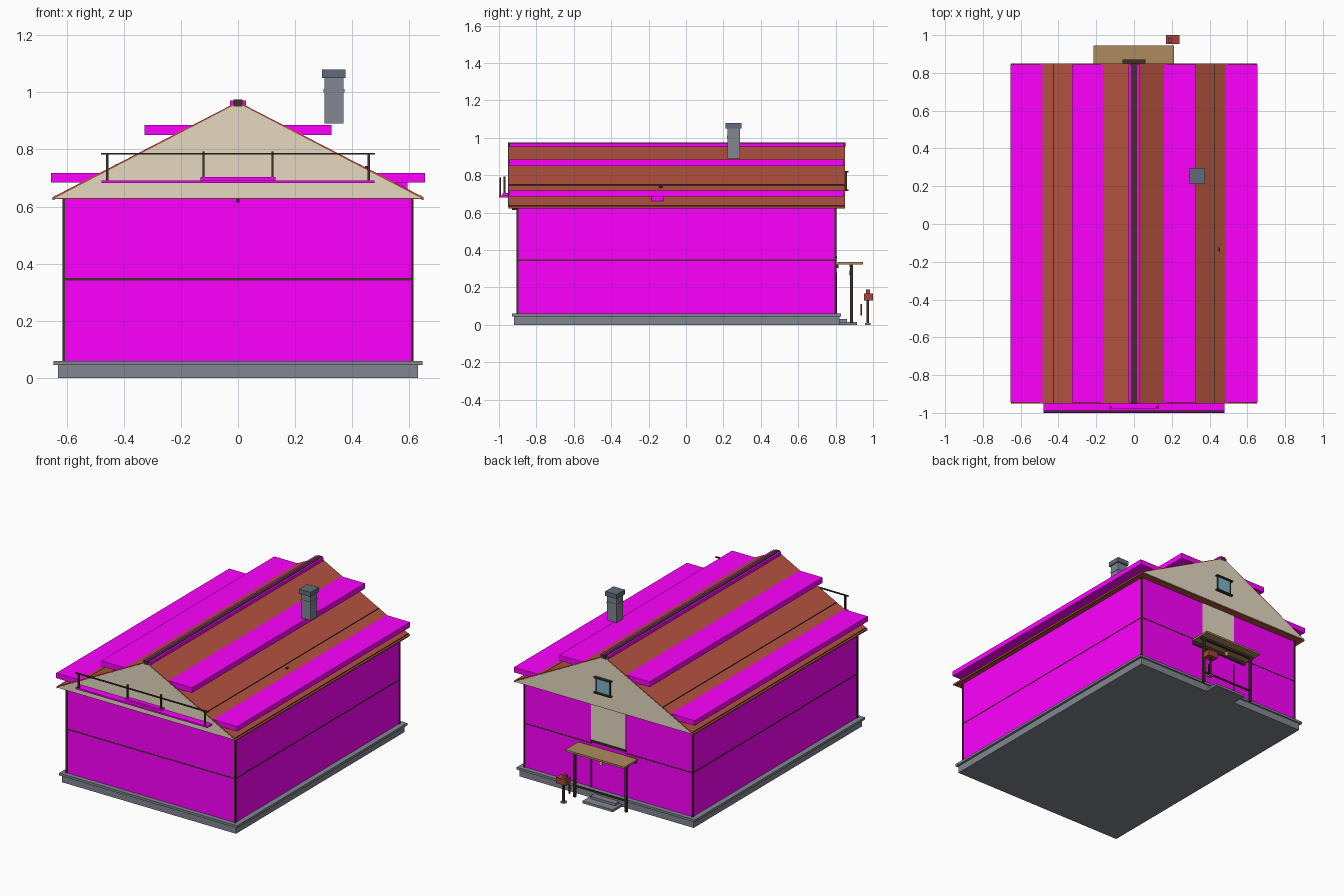
import bpy, bmesh

if "Cube" in bpy.data.objects:
    bpy.data.objects.remove(bpy.data.objects["Cube"])

def mat(name, r, g, b):
    m = bpy.data.materials.new(name)
    m.diffuse_color = (r, g, b, 1)
    m.use_nodes = True
    m.node_tree.nodes["Principled BSDF"].inputs["Base Color"].default_value = m.diffuse_color
    return m

PINK = mat("magenta", 1, 0, 1)
BEIGE = mat("beige", .78, .69, .53)
ROOF = mat("roof_red", .46, .085, .05)
STONE = mat("stone", .22, .24, .28)
SLATE = mat("slate", .12, .15, .19)
DARK = mat("dark_wood", .05, .03, .02)
TAN = mat("tan_wood", .42, .26, .11)
GLASS = mat("glass", .2, .45, .58)
RED = mat("box_red", .36, .06, .04)
LAMP = mat("lamp", .9, .6, .15)

def finish(name, bm, m):
    bmesh.ops.recalc_face_normals(bm, faces=bm.faces)
    me = bpy.data.meshes.new(name)
    bm.to_mesh(me)
    bm.free()
    me.materials.append(m)
    bpy.context.collection.objects.link(bpy.data.objects.new(name, me))

def box(name, x, y, z, m):
    """Box from (min, max) pairs."""
    bm = bmesh.new()
    bmesh.ops.create_cube(bm, size=1)
    for v in bm.verts:
        v.co = [(a[0] + a[1]) / 2 + c * (a[1] - a[0]) for c, a in zip(v.co, (x, y, z))]
    finish(name, bm, m)

def prism(name, pts, y0, y1, m):
    """Extrude an xz profile along y."""
    bm = bmesh.new()
    f = bm.faces.new([bm.verts.new((x, y0, z)) for x, z in pts])
    r = bmesh.ops.extrude_face_region(bm, geom=[f])
    for v in r["geom"]:
        if isinstance(v, bmesh.types.BMVert):
            v.co.y = y1
    finish(name, bm, m)

def both(name, x, y, z, m):
    """Box mirrored left and right."""
    box(name + "_right", x, y, z, m)
    box(name + "_left", (-x[1], -x[0]), y, z, m)

def sym(a):
    return (-a, a)

# foundation and walls
box("foundation", sym(.63), (-.92, .82), (0, .045), STONE)
box("foundation_ledge", sym(.645), (-.93, .83), (.045, .06), STONE)
box("walls", sym(.61), (-.90, .80), (.06, .63), PINK)
box("wall_belt", sym(.611), (-.901, .801), (.342, .35), DARK)
for n, y in (("front", -.90), ("back", .80)):
    both("corner_post_" + n, (.605, .615), (y - .005, y + .005), (.06, .63), DARK)

# roof shell, soffit and gables
prism("roof", [(-.65, .632), (0, .967), (.65, .632), (.648, .622), (0, .957), (-.648, .622)], -.95, .85, ROOF)
box("soffit", sym(.635), (-.948, .848), (.626, .631), ROOF)
for n, y in (("front", -.951), ("back", .841)):
    prism("gable_" + n, [(-.64, .63), (.64, .63), (0, .962)], y, y + .01, BEIGE)
for s, n in ((1, "right"), (-1, "left")):
    for i, x in enumerate((.425, .638)):
        z = .967 - .5154 * x
        prism(f"roof_seam_{i}_{n}", [(s * (x - .004), z + .001), (s * (x + .004), z + .001),
              (s * (x + .004), z - .004), (s * (x - .004), z - .004)], -.95, .85, DARK)

# flat slabs stepping out of the roof
both("upper_roof_slab", (.15, .328), (-.945, .845), (.85, .885), PINK)
both("lower_roof_slab", (.475, .655), (-.945, .845), (.685, .718), PINK)
box("ridge_base", sym(.028), (-.945, .845), (.945, .972), PINK)
box("ridge_cap", sym(.015), (-.952, .852), (.95, .975), DARK)
box("eave_box", (.53, .593), (-.185, -.12), (.66, .69), PINK)
box("roof_vent", (.445, .455), (-.145, -.125), (.73, .742), DARK)

# chimney
box("chimney", (.302, .37), (.222, .288), (.89, 1.05), STONE)
box("chimney_band", (.30, .372), (.22, .29), (1.0, 1.012), STONE)
box("chimney_cap", (.294, .377), (.212, .297), (1.05, 1.08), SLATE)

# front balcony
box("balcony_floor", sym(.478), (-1, -.945), (.682, .692), PINK)
box("balcony_step", sym(.132), (-.98, -.945), (.692, .704), PINK)
both("balcony_outer_post", (.453, .462), (-.998, -.989), (.692, .785), DARK)
both("balcony_inner_post", (.117, .125), (-.975, -.966), (.704, .793), DARK)
box("balcony_rail", sym(.48), (-.998, -.988), (.782, .788), DARK)
box("front_hook", sym(.006), (-.93, -.90), (.614, .626), DARK)

# back gable window
box("window_glass", sym(.05), (.85, .858), (.725, .815), GLASS)
for n, z in (("sill", .716), ("head", .815)):
    box("window_" + n, sym(.062), (.85, .87), (z, z + .008), DARK)
both("window_jamb", (.047, .053), (.85, .862), (.72, .82), DARK)

# back door and panel above it
box("door_upper_panel", sym(.125), (.795, .803), (.37, .63), BEIGE)
box("door_lintel", sym(.128), (.795, .807), (.355, .368), DARK)
box("door", sym(.12), (.795, .803), (.06, .355), PINK)
both("door_jamb", (.12, .126), (.795, .807), (.06, .28), DARK)

# porch canopy, posts, rail and steps
box("canopy_top", (-.215, .212), (.81, .945), (.323, .335), TAN)
box("canopy_beam", sym(.205), (.875, .892), (.31, .323), DARK)
box("canopy_ledger", sym(.205), (.80, .815), (.305, .323), DARK)
both("canopy_post", (.178, .194), (.877, .892), (.01, .312), DARK)
box("porch_rail", sym(.18), (.88, .888), (.078, .088), DARK)
box("porch_lamp", sym(.01), (.872, .884), (.265, .29), LAMP)
box("porch_lamp_rod", sym(.003), (.876, .881), (.29, .312), DARK)
box("lower_step", sym(.11), (.81, .915), (0, .015), STONE)
box("upper_step", sym(.09), (.81, .86), (.015, .03), STONE)
box("hanging_plate", (.185, .193), (.933, .94), (.05, .11), DARK)

# letter box on a post
box("letterbox", (.17, .242), (.952, 1), (.13, .168), RED)
box("letterbox_flag", (.18, .2), (.962, .985), (.168, .19), RED)
box("letterbox_post", (.2, .212), (.966, .978), (.005, .13), DARK)
box("letterbox_foot", (.192, .22), (.958, .986), (0, .01), STONE)
